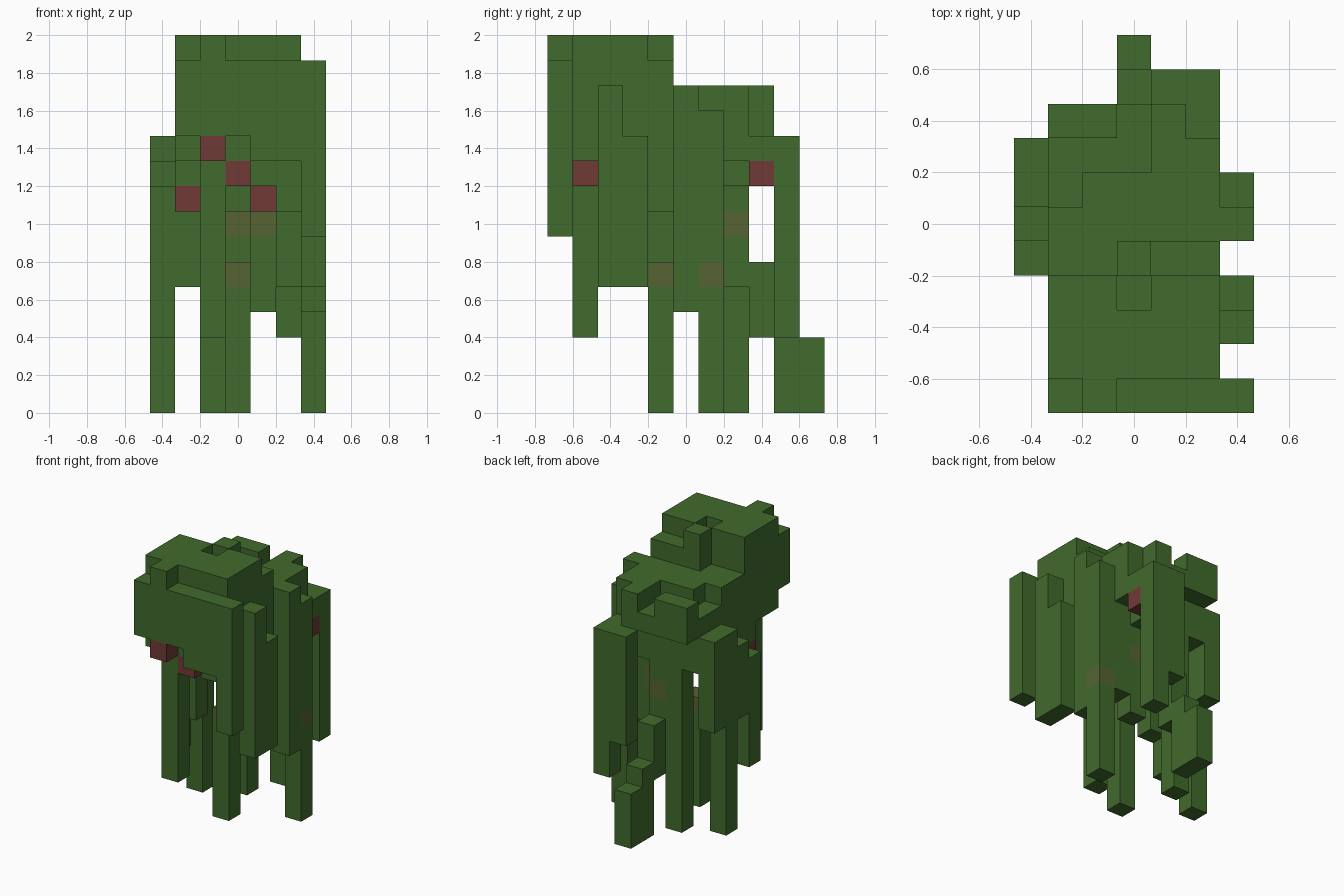
import bpy, bmesh
from mathutils import Vector

if "Cube" in bpy.data.objects:
    bpy.data.objects.remove(bpy.data.objects["Cube"], do_unlink=True)

CELL = 2 / 15
ORIGIN = Vector((-3.5, -5.5, 0))


def material(name, color):
    mat = bpy.data.materials.new(name)
    mat.use_nodes = True
    mat.diffuse_color = (*color, 1)
    bsdf = next(n for n in mat.node_tree.nodes if n.type == 'BSDF_PRINCIPLED')
    bsdf.inputs["Base Color"].default_value = (*color, 1)
    return mat


green = material("leaf green", (.053, .147, .026))
brown = material("olive brown", (.093, .127, .034))
red = material("dull red", (.162, .042, .037))

parts = []      # (name, material, cells)
filled = set()  # every occupied cell, so buried faces can be skipped


def part(name, mat, *boxes):
    """Each box gives its cell ranges: x from/to, y from/to, z from/to."""
    cells = set()
    for x0, x1, y0, y1, z0, z1 in boxes:
        cells |= {(x, y, z) for x in range(x0, x1)
                  for y in range(y0, y1) for z in range(z0, z1)}
    cells -= filled
    filled.update(cells)
    parts.append((name, mat, cells))


def column(name, x, y, bottom, top):
    part(name, green, (x, x + 1, y, y + 1, bottom, top))


def spot(name, mat, x, y, z):
    part(name, mat, (x, x + 1, y, y + 1, z, z + 1))


# Coloured spots go first, so the green parts leave room for them
spot("red_spot_brow", red, 2, 0, 10)
spot("red_spot_chin", red, 3, 1, 9)
spot("red_spot_cheek", red, 1, 3, 8)
spot("red_spot_belly", red, 4, 5, 8)
spot("red_spot_rear", red, 5, 8, 9)
spot("brown_spot_front_leg", brown, 3, 4, 5)
spot("brown_spot_side_leg", brown, 6, 6, 5)
spot("brown_spot_inner", brown, 4, 6, 7)
spot("brown_spot_back_leg", brown, 3, 7, 7)

# Head block with a small notch at the back and a stepped front plate
part("head", green, (1, 6, 1, 3, 10, 15), (1, 3, 3, 4, 10, 15),
     (4, 6, 3, 4, 10, 15), (3, 4, 3, 4, 8, 14))
part("face_plate", green, (1, 4, 0, 1, 11, 14), (4, 6, 0, 1, 10, 14),
     (6, 7, 0, 1, 7, 14))
column("forehead_block", 2, 0, 14, 15)
column("crest", 3, 4, 8, 15)
column("front_hanger", 2, 1, 3, 10)
column("cheek", 1, 3, 8, 10)
column("ear_long", 6, 2, 5, 13)
column("ear_short", 6, 3, 5, 11)

# Neck and body
part("neck", green, (4, 5, 4, 5, 9, 14), (5, 6, 4, 5, 8, 14),
     (1, 2, 4, 5, 5, 13), (2, 3, 4, 5, 9, 13))
part("body", green, (2, 5, 5, 7, 9, 13), (5, 6, 5, 7, 5, 13),
     (1, 2, 5, 6, 8, 13), (4, 5, 7, 8, 9, 13), (5, 6, 7, 8, 10, 13))
part("back_trough", green, (1, 2, 6, 8, 9, 12))
part("rear_rim", green, (1, 3, 8, 9, 11, 13), (3, 4, 8, 9, 11, 12),
     (4, 5, 8, 9, 11, 13))
column("inner_hanger", 4, 6, 4, 9)

# Legs
column("front_leg", 3, 4, 0, 5)
column("back_leg", 2, 7, 0, 12)
column("back_leg_inner", 3, 7, 5, 12)
column("left_leg", 6, 6, 0, 12)
column("left_side_panel", 6, 5, 4, 13)
column("right_leg", 0, 6, 0, 11)
column("right_panel_front", 0, 4, 3, 9)
column("right_panel_middle", 0, 5, 6, 10)
column("right_panel_back", 0, 7, 6, 11)

# Rear column and stepped tail
part("rear_column", green, (5, 6, 9, 10, 3, 11), (4, 5, 9, 10, 5, 11),
     (5, 6, 8, 9, 10, 11))
for step, (low, high) in enumerate(((3, 6), (0, 4), (0, 3))):
    column(f"tail_step_{step + 1}", 3, 8 + step, low, high)


def build(name, mat, cells):
    bm = bmesh.new()
    for cell in cells:
        center = Vector(cell) + Vector((.5, .5, .5))
        for axis in range(3):
            for sign in (-1, 1):
                n = Vector((0, 0, 0))
                n[axis] = sign
                if tuple(int(c + d) for c, d in zip(cell, n)) in filled:
                    continue
                u = Vector((n.y, n.z, n.x))
                v = n.cross(u)
                ring = (-u - v, u - v, u + v, v - u)
                bm.faces.new([bm.verts.new((center + (n + r) / 2 + ORIGIN) * CELL)
                              for r in ring])
    bmesh.ops.remove_doubles(bm, verts=bm.verts, dist=CELL / 100)
    bmesh.ops.dissolve_limit(bm, angle_limit=.01, verts=bm.verts, edges=bm.edges)
    mesh = bpy.data.meshes.new(name)
    bm.to_mesh(mesh)
    bm.free()
    mesh.materials.append(mat)
    bpy.context.collection.objects.link(bpy.data.objects.new(name, mesh))


for entry in parts:
    build(*entry)
